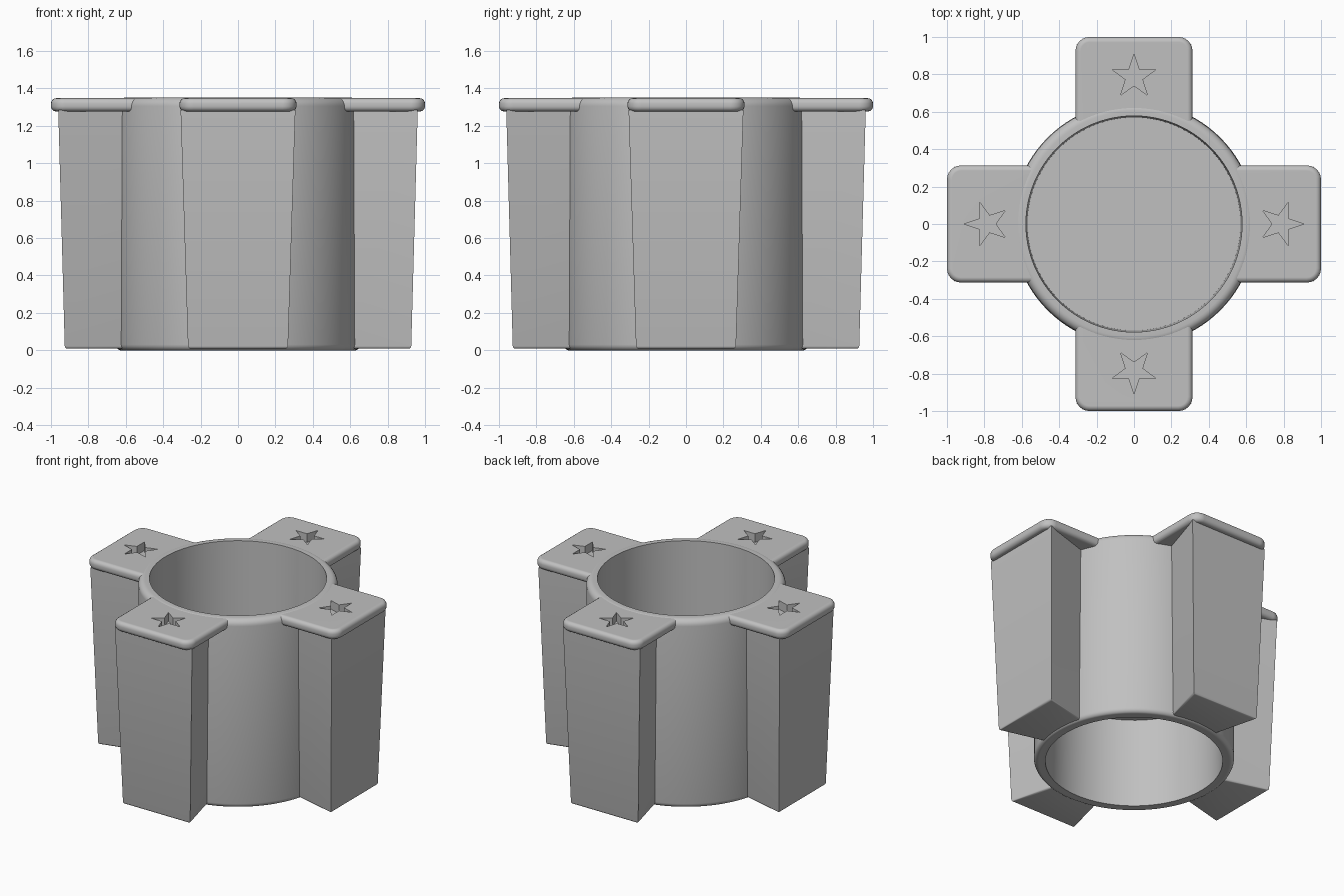
import bpy, bmesh, math
from mathutils import Matrix, Vector

cube = bpy.data.objects.get("Cube")
if cube:
    bpy.data.objects.remove(cube, do_unlink=True)

GREY = (0.53, 0.53, 0.53, 1)
grey = bpy.data.materials.new("plain_grey")
grey.use_nodes = True
grey.diffuse_color = GREY
grey.node_tree.nodes["Principled BSDF"].inputs["Base Color"].default_value = GREY


def activate(obj):
    bpy.ops.object.select_all(action='DESELECT')
    obj.select_set(True)
    bpy.context.view_layer.objects.active = obj


def make_object(name, bm):
    bmesh.ops.recalc_face_normals(bm, faces=bm.faces)
    mesh = bpy.data.meshes.new(name)
    bm.to_mesh(mesh)
    bm.free()
    mesh.materials.append(grey)
    obj = bpy.data.objects.new(name, mesh)
    bpy.context.collection.objects.link(obj)
    return obj


def smooth(obj):
    activate(obj)
    bpy.ops.object.shade_smooth_by_angle(angle=math.radians(35))


def arc(cx, cy, r, start, end, steps):
    """Points on a circle arc, angles in degrees."""
    angles = [math.radians(start + (end - start) * i / steps) for i in range(steps + 1)]
    return [(cx + r * math.cos(a), cy + r * math.sin(a)) for a in angles]


def loft(lower, upper, z0, z1):
    """Closed prism between two outlines with equal point counts."""
    bm = bmesh.new()
    a = [bm.verts.new((x, y, z0)) for x, y in lower]
    b = [bm.verts.new((x, y, z1)) for x, y in upper]
    bm.faces.new(a)
    bm.faces.new(b)
    for i in range(len(a)):
        j = (i + 1) % len(a)
        bm.faces.new((a[i], a[j], b[j], b[i]))
    return bm


def apply_modifier(obj, kind, **settings):
    mod = obj.modifiers.new(kind.title(), kind)
    for key, value in settings.items():
        setattr(mod, key, value)
    activate(obj)
    bpy.ops.object.modifier_apply(modifier=mod.name)


def cut(obj, cutter):
    cutter.hide_render = True
    apply_modifier(obj, 'BOOLEAN', operation='DIFFERENCE', object=cutter, solver='EXACT')
    bpy.data.objects.remove(cutter, do_unlink=True)


# Round sleeve: one lathed section, open at both ends with a divider halfway up
SEGMENTS = 96
section = [(0, 0.64), (0.57, 0.64), (0.578, 0), (0.62, 0)]
section += arc(0.62, 0.03, 0.033, -70, 0, 4)
section += arc(0.605, 1.305, 0.045, 0, 90, 6)
section += [(0.578, 1.35), (0.57, 0.71), (0, 0.71)]
bm = bmesh.new()
points = [bm.verts.new((r, 0, z)) for r, z in section]
edges = [bm.edges.new(pair) for pair in zip(points, points[1:])]
bmesh.ops.spin(bm, geom=points + edges, cent=(0, 0, 0), axis=(0, 0, 1),
               angle=math.tau, steps=SEGMENTS)
bmesh.ops.remove_doubles(bm, verts=bm.verts, dist=0.0001)
smooth(make_object("sleeve", bm))


# Leg: drafted block, widening outward and upward
def wedge(inner, inner_half, outer, outer_half):
    return [(inner, -inner_half), (outer, -outer_half), (outer, outer_half), (inner, inner_half)]


bm = loft(wedge(0.6, 0.183, 0.926, 0.267), wedge(0.6, 0.193, 0.961, 0.307), 0.008, 1.285)
bottom_edges = [e for e in bm.edges if all(v.co.z < 0.1 for v in e.verts)]
bmesh.ops.bevel(bm, geom=bottom_edges, offset=0.014, segments=3, affect='EDGES', profile=0.5)
leg = make_object("leg_1", bm)
smooth(leg)

# Cap: slab with rounded outer corners and soft edges
HALF, CORNER = 0.313, 0.075
outline = [(0.4, -HALF)]
outline += arc(1 - CORNER, CORNER - HALF, CORNER, -90, 0, 6)
outline += arc(1 - CORNER, HALF - CORNER, CORNER, 0, 90, 6)
outline += [(0.4, HALF)]
cap = make_object("cap_1", loft(outline, outline, 1.276, 1.347))
apply_modifier(cap, 'BEVEL', width=0.028, segments=4, limit_method='ANGLE',
               angle_limit=math.radians(60))

# Trim the cap inside the sleeve wall
circle = arc(0, 0, 0.606, 0, 360, SEGMENTS)[:-1]
cut(cap, make_object("bore_cutter", loft(circle, circle, 1.1, 1.5)))

# Star recess pointing outward
star = []
for i in range(10):
    radius = 0.122 if i % 2 == 0 else 0.047
    angle = math.pi * i / 5
    star.append((0.787 + radius * math.cos(angle), radius * math.sin(angle)))
cut(cap, make_object("star_cutter", loft(star, star, 1.1, 1.5)))
smooth(cap)
cap.modifiers.new("Even shading", 'WEIGHTED_NORMAL').keep_sharp = True

# Repeat the leg and cap on all four sides
for part in (leg, cap):
    for i in range(1, 4):
        twin = part.copy()
        twin.name = part.name.replace("1", str(i + 1))
        twin.matrix_world = Matrix.Rotation(i * math.pi / 2, 4, 'Z')
        bpy.context.collection.objects.link(twin)
